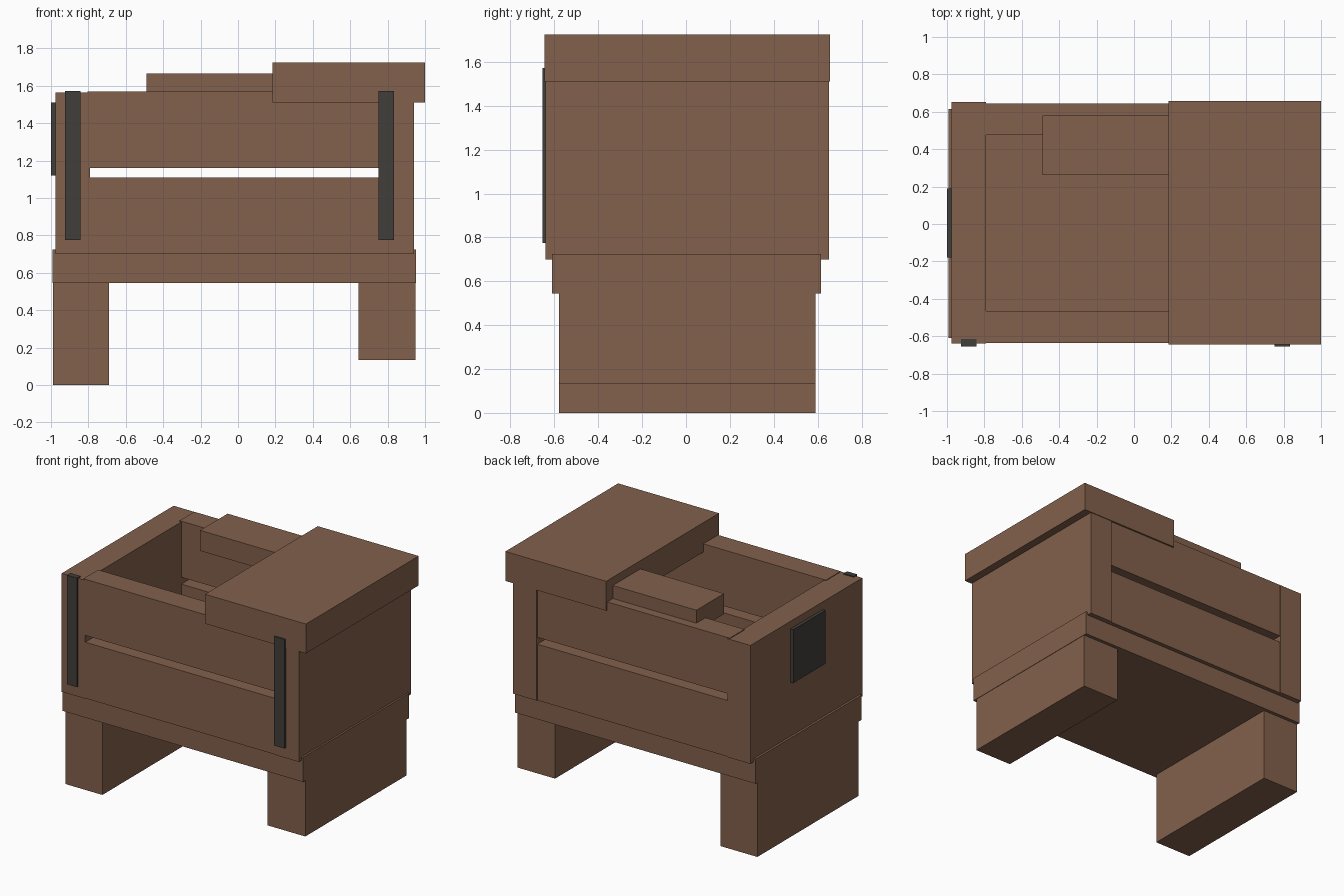
import bpy
import bmesh

cube = bpy.data.objects.get("Cube")
if cube:
    bpy.data.objects.remove(cube, do_unlink=True)


def make_material(name, colour):
    mat = bpy.data.materials.new(name)
    mat.use_nodes = True
    mat.diffuse_color = colour
    mat.node_tree.nodes["Principled BSDF"].inputs["Base Color"].default_value = colour
    return mat


wood = make_material("brown wood", (0.225, 0.118, 0.072, 1))
iron = make_material("dark iron", (0.053, 0.049, 0.043, 1))


def box(name, xs, ys, zs, mat=wood):
    """Flat-shaded box given by its extent on each axis."""
    bm = bmesh.new()
    bmesh.ops.create_cube(bm, size=1)
    for v in bm.verts:
        v.co = [span[0] if c < 0 else span[1] for c, span in zip(v.co, (xs, ys, zs))]
    mesh = bpy.data.meshes.new(name)
    bm.to_mesh(mesh)
    bm.free()
    mesh.materials.append(mat)
    obj = bpy.data.objects.new(name, mesh)
    bpy.context.collection.objects.link(obj)
    return obj


# Feet, one shorter than the other, and the base slab
foot_depth = (-0.58, 0.59)
box("long_foot", (-0.99, -0.69), foot_depth, (0, 0.55))
box("short_foot", (0.645, 0.95), foot_depth, (0.135, 0.55))
box("base", (-0.993, 0.953), (-0.61, 0.615), (0.545, 0.725))

# End walls
wall_depth = (-0.64, 0.652)
box("right_end_wall", (-0.977, -0.79), wall_depth, (0.70, 1.565))
box("left_end_wall", (0.75, 0.94), wall_depth, (0.70, 1.565))

# Front and back planks with a slit between them
for side, depth in (("front", (-0.635, -0.465)), ("back", (0.475, 0.645))):
    for level, height in (("lower", (0.70, 1.11)), ("upper", (1.16, 1.57))):
        box(f"{side}_{level}_plank", (-0.805, 0.76), depth, height)

# Lid slid to one end, and a loose block beside it
box("lid", (0.185, 1.0), (-0.645, 0.657), (1.51, 1.725))
box("loose_block", (-0.49, 0.3), (0.262, 0.58), (1.515, 1.665))

# Iron straps and end plate
for name, xs in (("right_strap", (-0.925, -0.843)), ("left_strap", (0.75, 0.835))):
    box(name, xs, (-0.655, -0.615), (0.775, 1.572), iron)
box("end_plate", (-1.0, -0.97), (-0.18, 0.19), (1.12, 1.51), iron)
